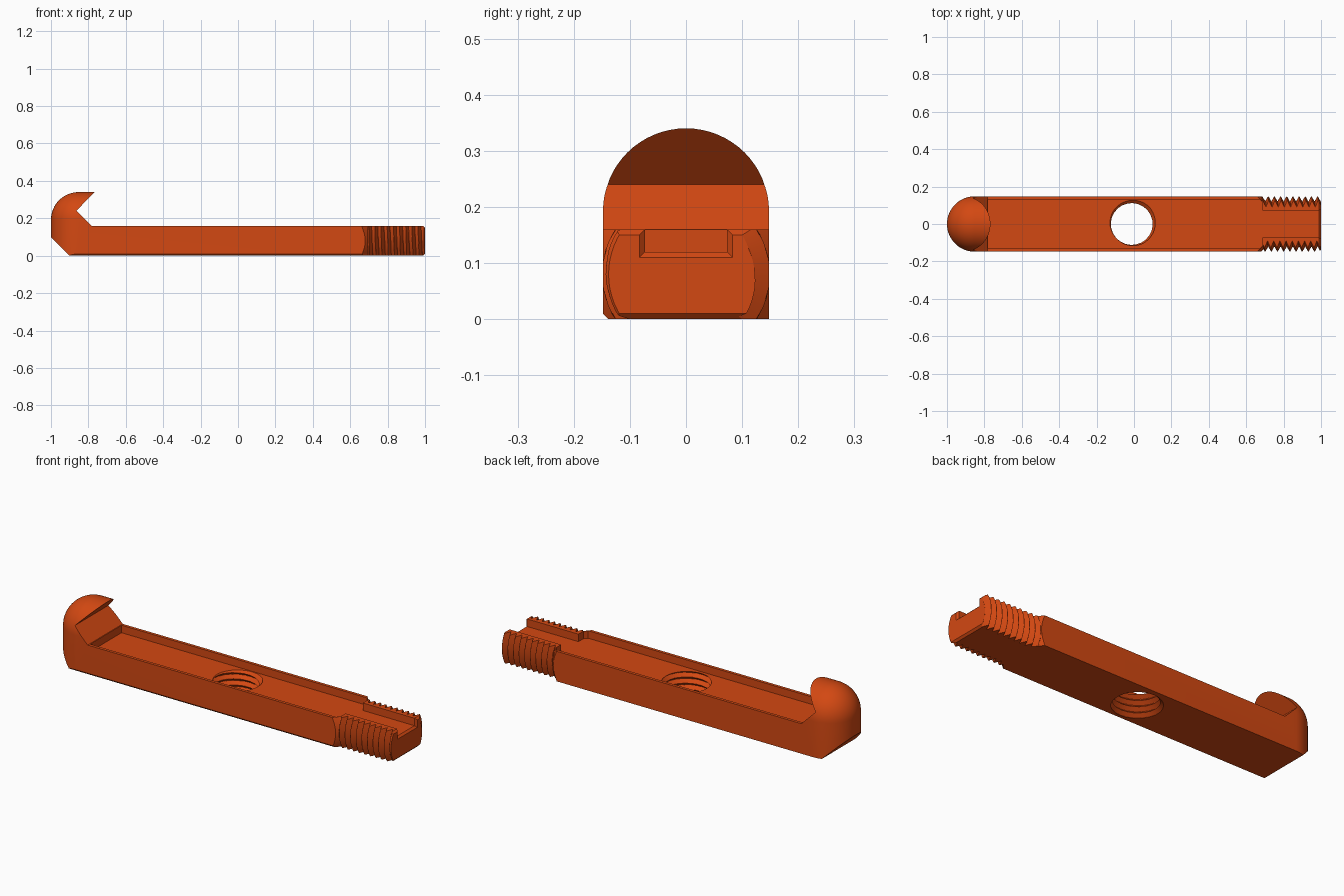
import bpy, bmesh, math
from mathutils import Matrix, Vector

if "Cube" in bpy.data.objects:
    bpy.data.objects.remove(bpy.data.objects["Cube"], do_unlink=True)

HALF_W = 0.148      # half width of the bar
AXIS_Z = 0.08       # height of the screw axis
PITCH = 0.033

orange = bpy.data.materials.new("burnt_orange")
orange.use_nodes = True
colour = (0.65, 0.065, 0.006, 1)
orange.diffuse_color = colour
orange.node_tree.nodes["Principled BSDF"].inputs["Base Color"].default_value = colour


def finish(name, bm):
    bmesh.ops.recalc_face_normals(bm, faces=bm.faces)
    mesh = bpy.data.meshes.new(name)
    bm.to_mesh(mesh)
    bm.free()
    mesh.materials.append(orange)
    ob = bpy.data.objects.new(name, mesh)
    bpy.context.collection.objects.link(ob)
    return ob


def hull(name, points):
    """Convex solid around a set of points."""
    bm = bmesh.new()
    verts = [bm.verts.new(p) for p in points]
    out = bmesh.ops.convex_hull(bm, input=verts)
    loose = {v for v in out["geom_interior"] + out["geom_unused"]
             if isinstance(v, bmesh.types.BMVert) and not v.link_faces}
    bmesh.ops.delete(bm, geom=list(loose), context='VERTS')
    bmesh.ops.dissolve_limit(bm, angle_limit=0.002, verts=bm.verts, edges=bm.edges)
    return finish(name, bm)


def prism(name, outline, direction):
    """Outline extruded along a direction."""
    bm = bmesh.new()
    face = bm.faces.new([bm.verts.new(p) for p in outline])
    out = bmesh.ops.extrude_face_region(bm, geom=[face])
    moved = [g for g in out["geom"] if isinstance(g, bmesh.types.BMVert)]
    bmesh.ops.translate(bm, verts=moved, vec=direction)
    return finish(name, bm)


def turned(name, stations, radius, matrix, sides=64):
    """Solid around local z whose radius depends on height and angle."""
    bm = bmesh.new()
    rings = []
    for h in stations:
        ring = []
        for j in range(sides):
            a = math.tau * j / sides
            r = radius(h, a)
            ring.append(bm.verts.new(matrix @ Vector((r * math.cos(a), r * math.sin(a), h))))
        rings.append(ring)
    for low, high in zip(rings, rings[1:]):
        for j in range(sides):
            k = (j + 1) % sides
            bm.faces.new((low[j], low[k], high[k], high[j]))
    bm.faces.new(rings[0])
    bm.faces.new(rings[-1])
    return finish(name, bm)


def ridge(h, angle):
    """Triangle wave from 0 to 1 winding as a helix."""
    t = (h / PITCH - angle / math.tau) % 1
    return 1 - abs(2 * t - 1)


def steps(start, end):
    n = round((end - start) / PITCH * 24)
    return [start + (end - start) * i / n for i in range(n + 1)]


def combine(target, tool, operation):
    mod = target.modifiers.new(operation.title(), 'BOOLEAN')
    mod.operation = operation
    mod.solver = 'EXACT'
    mod.object = tool
    bpy.context.view_layer.objects.active = target
    bpy.ops.object.modifier_apply(modifier=mod.name)
    bpy.data.objects.remove(tool, do_unlink=True)


# Long rounded blank: domed end, arched top, straight sides
dome_x, dome_z = -0.852, 0.192
points = []
for i in range(64):
    a = math.tau * i / 64
    c, s = HALF_W * math.cos(a), HALF_W * math.sin(a)
    points.append((dome_x + c, s, 0))
    for j in range(17):
        t = math.pi / 2 * j / 16
        points.append((dome_x + c * math.cos(t), s * math.cos(t),
                       dome_z + HALF_W * math.sin(t)))
for j in range(33):
    t = math.pi * j / 32
    points.append((1.1, HALF_W * math.cos(t), dome_z + HALF_W * math.sin(t)))
points += [(1.1, -HALF_W, 0), (1.1, HALF_W, 0)]
body = hull("hooked_bar", points)

# Side silhouette: heel chamfer, hook notch, flat bar, chamfered end
side = [(-0.9, 0), (-1.1, 0.2), (-1.1, 0.4), (-0.71, 0.4), (-0.864, 0.24),
        (-0.784, 0.16), (0.99, 0.16), (1, 0.15), (1, 0.01), (0.99, 0)]
combine(body, prism("silhouette", [(x, -0.3, z) for x, z in side], (0, 0.6, 0)), 'INTERSECT')


# External screw thread with a conical shoulder
def shank_radius(x, angle):
    if x < 0.6:
        return 0.6
    thread = 0.12 + 0.03 * ridge(x, angle)
    thread = min(thread, 0.138 + (1 - x))
    return max(thread, min(0.22, HALF_W + 0.68 - x))


along_x = Matrix.Translation((0, 0, AXIS_Z)) @ Matrix.Rotation(math.pi / 2, 4, 'Y')
combine(body, turned("thread_envelope", [-1.2, 0.59] + steps(0.605, 1.01),
                     shank_radius, along_x), 'INTERSECT')

# Recessed channel in the top, narrowing through the threaded end
half = [(-0.78, 0.132), (0.67, 0.132), (0.686, 0.116), (0.686, 0.073), (1.1, 0.073)]
outline = [(x, y, 0.12) for x, y in half] + [(x, -y, 0.12) for x, y in reversed(half)]
combine(body, prism("channel", outline, (0, 0, 0.1)), 'DIFFERENCE')

# Flared mouth of the channel
mouth = [(x, s * y, z) for s in (-1, 1)
         for x, y, low in ((0.985, 0.068, 0.125), (1.01, 0.093, 0.1))
         for z in (low, 0.2)]
combine(body, hull("channel_mouth", mouth), 'DIFFERENCE')

# Threaded hole through the middle
combine(body, turned("tapped_hole", steps(-0.02, 0.15),
                     lambda h, a: 0.111 + 0.02 * ridge(h, a),
                     Matrix.Translation((-0.012, 0, 0))), 'DIFFERENCE')

# Small chamfer along the lower front edge
edge = [(-1.1, -HALF_W + y, z) for y, z in ((-0.01, 0.02), (-0.01, -0.01), (0.02, -0.01))]
combine(body, prism("edge_chamfer", edge, (1.78, 0, 0)), 'DIFFERENCE')

# Smooth curves, crisp edges
bpy.ops.object.select_all(action='DESELECT')
body.select_set(True)
bpy.context.view_layer.objects.active = body
bpy.ops.object.shade_smooth_by_angle(angle=math.radians(25))
